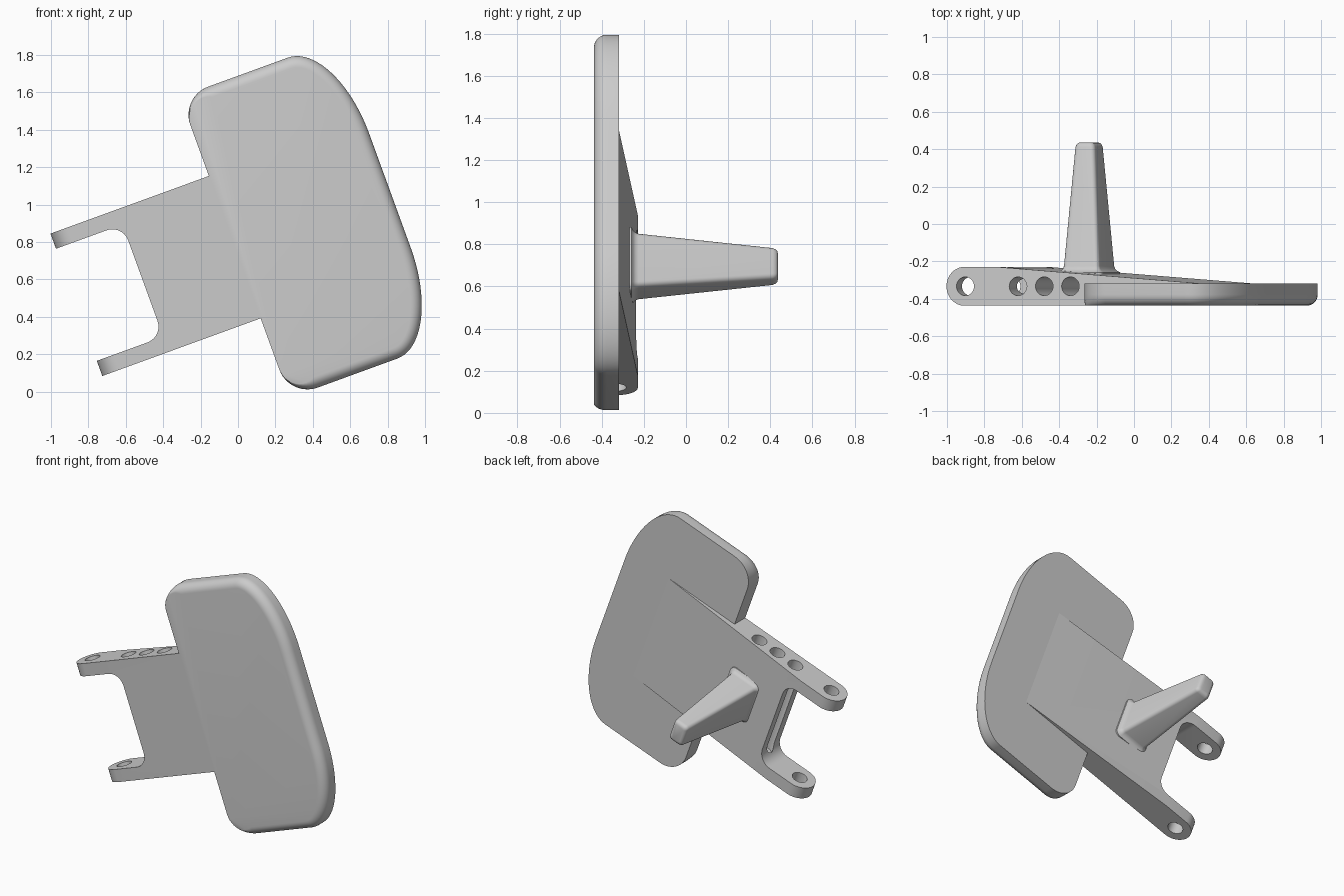
import bpy, bmesh, math
from mathutils import Vector

cube = bpy.data.objects.get("Cube")
if cube:
    bpy.data.objects.remove(cube, do_unlink=True)

TILT = math.radians(-20)          # the whole part leans in the XZ plane
FRONT, BACK = -0.437, -0.318      # paddle faces
LOW, HIGH = 0.327, 1.137          # bracket width
MID = (LOW + HIGH) / 2
PIN_Y, PIN_R = -0.333, 0.05

grey = bpy.data.materials.new("light_grey")
grey.use_nodes = True
color = (0.6, 0.6, 0.6, 1)
grey.diffuse_color = color
grey.node_tree.nodes["Principled BSDF"].inputs["Base Color"].default_value = color


def arc(cx, cz, rx, rz, start, end, steps=12):
    """Points along an elliptical arc, angles in degrees."""
    angles = [math.radians(start + (end - start) * i / steps) for i in range(steps + 1)]
    return [(cx + rx * math.cos(a), cz + rz * math.sin(a)) for a in angles]


def rounded_rect(cx, cz, hx, hz, r, steps=6):
    pts = []
    for sx, sz, start in ((1, 1, 0), (-1, 1, 90), (-1, -1, 180), (1, -1, 270)):
        pts += arc(cx + sx * (hx - r), cz + sz * (hz - r), r, r, start, start + 90, steps)
    return pts


def loft(name, rings):
    """Skin equal-length rings of points and cap both ends."""
    bm = bmesh.new()
    loops = [[bm.verts.new(p) for p in ring] for ring in rings]
    n = len(loops[0])
    for a, b in zip(loops, loops[1:]):
        for i in range(n):
            j = (i + 1) % n
            bm.faces.new((a[i], a[j], b[j], b[i]))
    bm.faces.new(loops[0])
    bm.faces.new(loops[-1])
    bmesh.ops.recalc_face_normals(bm, faces=bm.faces)
    mesh = bpy.data.meshes.new(name)
    bm.to_mesh(mesh)
    bm.free()
    mesh.materials.append(grey)
    obj = bpy.data.objects.new(name, mesh)
    bpy.context.collection.objects.link(obj)
    obj.rotation_euler.y = TILT
    return obj


def along_y(pts, y):
    return [(x, y, z) for x, z in pts]


def along_z(pts, z):
    return [(x, y, z) for x, y in pts]


def cut(target, cutter):
    mod = target.modifiers.new("cut", "BOOLEAN")
    mod.operation = "DIFFERENCE"
    mod.solver = "EXACT"
    mod.object = cutter
    bpy.context.view_layer.objects.active = target
    bpy.ops.object.modifier_apply(modifier=mod.name)
    bpy.data.objects.remove(cutter, do_unlink=True)


def smooth(obj, angle):
    bpy.ops.object.select_all(action="DESELECT")
    obj.select_set(True)
    bpy.context.view_layer.objects.active = obj
    bpy.ops.object.shade_smooth_by_angle(angle=math.radians(angle))


# Paddle: broad plate, front rim rounded everywhere but the straight inner edge
left, right, bottom, top = 0.248, 1.131, -0.125, 1.587
r, rx, rz = 0.16, 0.27, 0.53
outline = (arc(right - rx, top - rz, rx, rz, 0, 90, 20)
           + arc(left + r, top - r, r, r, 90, 180)
           + arc(left + r, bottom + r, r, r, 180, 270)
           + arc(right - rx, bottom + rz, rx, rz, 270, 360, 20))


def inset(pts, amount):
    out = []
    for i, (x, z) in enumerate(pts):
        before, after = Vector(pts[i - 1]), Vector(pts[(i + 1) % len(pts)])
        d = (after - before).normalized()
        w = min(1, max(0, (x - left) / r))
        out.append((x - d.y * amount * w, z + d.x * amount * w))
    return out


rim = 0.06
rings = [along_y(outline, BACK)]
for i in range(9):
    a = math.radians(90 * i / 8)
    rings.append(along_y(inset(outline, rim * (1 - math.cos(a))),
                         FRONT + rim * (1 - math.sin(a))))
paddle = loft("paddle", rings)

# Bracket: round-nosed side profile with a tapering back wedge
profile = arc(-0.55, PIN_Y, 0.103, 0.104, 90, 270, 24)
profile += [(left, FRONT), (left, BACK - 0.01), (0.795, BACK - 0.01),
            (0.795, BACK), (-0.375, PIN_Y + 0.104)]
bracket = loft("bracket", [along_z(profile, LOW), along_z(profile, HIGH)])

# Notch between the two arms
notch = rounded_rect(-0.675, MID, 0.4, 0.319, 0.09, 10)
cut(bracket, loft("notch_cutter", [along_y(notch, -0.6), along_y(notch, 0)]))

# Pin holes: one through both arms, three blind ones from the upper side
for x, depth in ((-0.546, 0.2), (-0.246, 0.42), (-0.097, 0.42), (0.052, 0.42)):
    circle = arc(x, PIN_Y, PIN_R, PIN_R, 0, 360, 32)[:-1]
    cut(bracket, loft("hole_cutter", [along_z(circle, depth), along_z(circle, 1.3)]))

# Handle post: tapered rounded bar with a flared foot and a rounded tip
foot, tip = -0.27, 0.437
rings = []
for y, grow in ((-0.285, 0.025), (-0.258, 0.025), (-0.25, 0.012), (-0.24, 0.004),
                (-0.225, 0), (tip - 0.025, 0), (tip - 0.012, -0.004),
                (tip - 0.004, -0.011), (tip, -0.023)):
    t = (y - foot) / (tip - foot)
    hx = 0.104 - 0.05 * t + grow
    hz = 0.14 - 0.062 * t + grow
    rings.append(along_y(rounded_rect(0.012, MID + 0.003, hx, hz, 0.025 + grow * 0.6), y))
post = loft("handle_post", rings)

smooth(paddle, 35)
smooth(bracket, 30)
smooth(post, 40)
